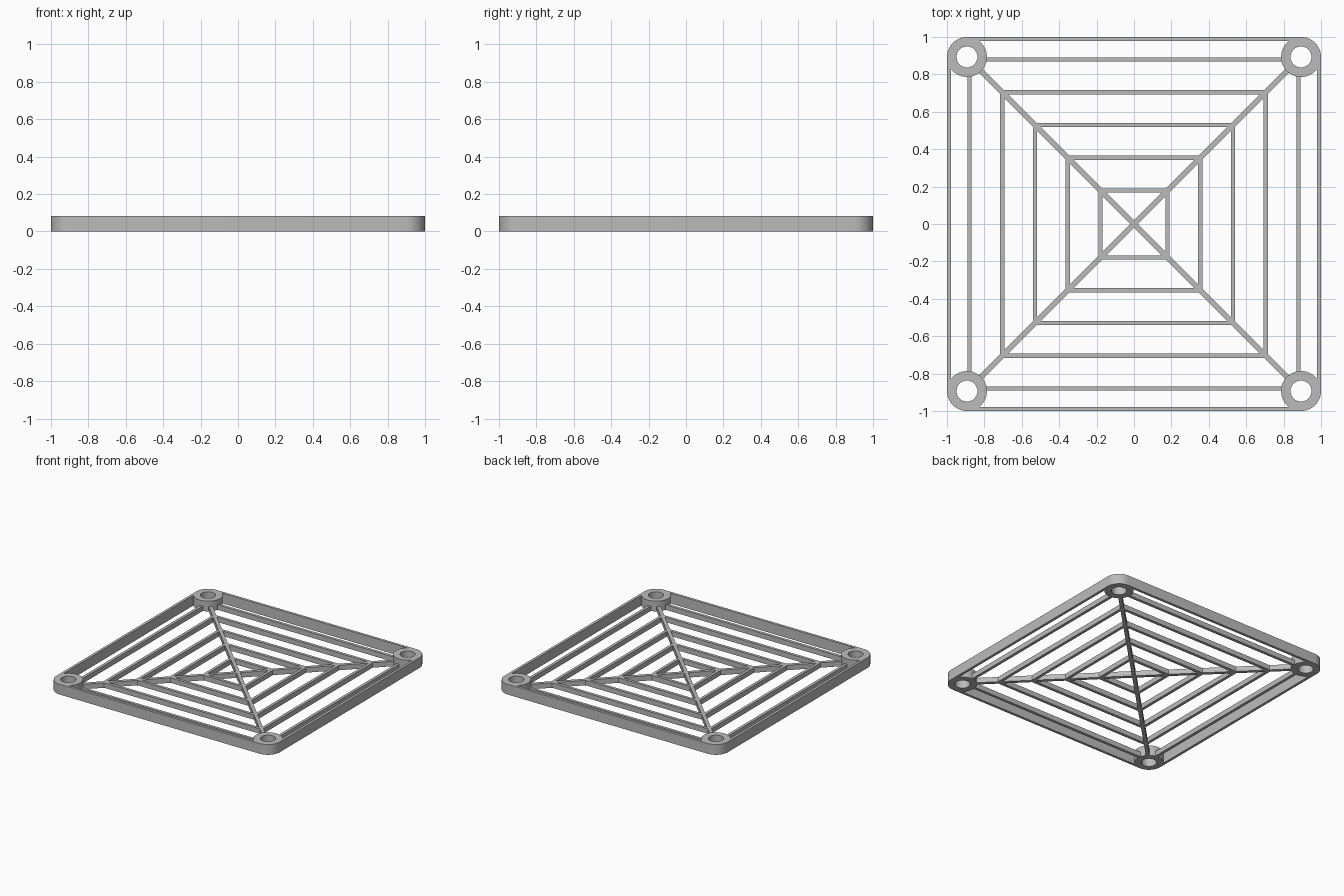
import bpy, bmesh
from math import cos, sin, pi, radians, sqrt, asin

if "Cube" in bpy.data.objects:
    bpy.data.objects.remove(bpy.data.objects["Cube"], do_unlink=True)

grey = bpy.data.materials.new("plain grey")
grey.use_nodes = True
grey.diffuse_color = (0.5, 0.5, 0.5, 1)
bsdf = next(n for n in grey.node_tree.nodes if n.type == 'BSDF_PRINCIPLED')
bsdf.inputs["Base Color"].default_value = grey.diffuse_color

FRAME_H, BAR_H = 0.083, 0.04
INNER = 0.957                   # inside of the outer frame
BOSS, BOSS_R, HOLE_R = 0.893, 0.107, 0.056
BAR = 0.023                     # width of the square bars
RINGS = [0.191 + 0.175 * i for i in range(5)]
DIAG = 0.014 * sqrt(2)          # sideways offset of a diagonal's edge


def arc(cx, cy, r, a, b, n):
    return [(cx + r * cos(a + (b - a) * i / n), cy + r * sin(a + (b - a) * i / n))
            for i in range(n + 1)]


def turn(points, k):
    """Quarter turns about the centre."""
    for _ in range(k):
        points = [(-y, x) for x, y in points]
    return points


def around(points):
    """One outline made from a corner repeated four times."""
    return [p for k in range(4) for p in turn(points, k)]


def plate(name, outlines, height):
    """Extrude filled outlines, inner ones becoming holes."""
    curve = bpy.data.curves.new(name, 'CURVE')
    curve.dimensions = '2D'
    curve.fill_mode = 'BOTH'
    curve.extrude = height / 2
    for pts in outlines:
        spline = curve.splines.new('POLY')
        spline.points.add(len(pts) - 1)
        for p, (x, y) in zip(spline.points, pts):
            p.co = (x, y, 0, 1)
        spline.use_cyclic_u = True
    temp = bpy.data.objects.new(name + " outline", curve)
    bpy.context.collection.objects.link(temp)
    bpy.context.view_layer.update()
    mesh = bpy.data.meshes.new_from_object(
        temp.evaluated_get(bpy.context.evaluated_depsgraph_get()))
    bpy.data.objects.remove(temp, do_unlink=True)

    # Weld the caps to the walls and rest the part on the ground
    bm = bmesh.new()
    bm.from_mesh(mesh)
    bmesh.ops.remove_doubles(bm, verts=bm.verts, dist=1e-5)
    bmesh.ops.translate(bm, verts=bm.verts, vec=(0, 0, height / 2))
    bmesh.ops.recalc_face_normals(bm, faces=bm.faces)
    bm.to_mesh(mesh)
    bm.free()
    mesh.materials.clear()
    mesh.materials.append(grey)
    ob = bpy.data.objects.new(name, mesh)
    bpy.context.collection.objects.link(ob)
    bpy.ops.object.select_all(action='DESELECT')
    ob.select_set(True)
    bpy.context.view_layer.objects.active = ob
    bpy.ops.object.shade_smooth_by_angle(angle=radians(30))
    return ob


# Rounded outer frame with four screw bosses
outer = around(arc(BOSS, BOSS, 1 - BOSS, 0, pi / 2, 12))
bite = asin((INNER - BOSS) / BOSS_R)
inner = around(arc(BOSS, BOSS, BOSS_R, 2 * pi - bite, pi / 2 + bite, 20))
holes = [turn(arc(BOSS, BOSS, HOLE_R, 0, 2 * pi, 32)[:-1], k) for k in range(4)]
plate("frame", [outer, inner] + holes, FRAME_H)

# Nested squares joined by the diagonals, whose tips run into the bosses
edge, tip = RINGS[3], 0.83
web = [around([(edge, edge - DIAG), (tip, tip - DIAG),
               (tip - DIAG, tip), (edge - DIAG, edge)])]
for i in range(4):
    far = RINGS[i] - BAR
    if i == 0:
        cell = [(0, DIAG), (far - DIAG, far), (DIAG - far, far)]
    else:
        near = RINGS[i - 1]
        cell = [(near - DIAG, near), (far - DIAG, far),
                (DIAG - far, far), (DIAG - near, near)]
    web += [turn(cell, k) for k in range(4)]
plate("web", web, BAR_H)

# Outermost bars, spanning from boss to boss
top, reach = RINGS[4], 0.8
bar = [(-reach, top - BAR), (reach, top - BAR), (reach, top), (-reach, top)]
for k, side in enumerate(("back", "right", "front", "left")):
    plate(side + "_bar", [turn(bar, k)], BAR_H)
